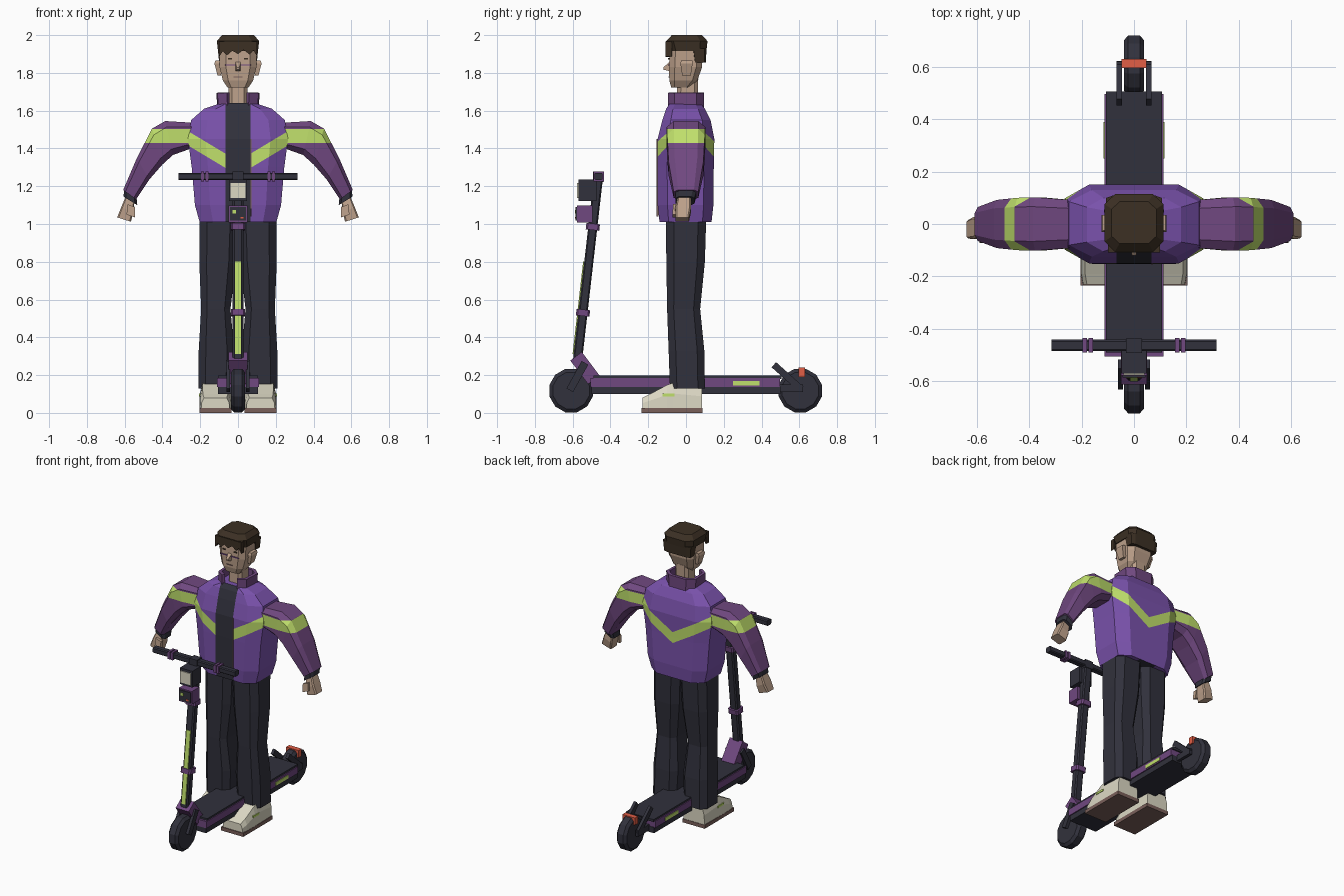
import bpy, bmesh, math
from mathutils import Vector as V


def material(name, r, g, b):
    m = bpy.data.materials.new(name)
    lin = [((c / 255 + 0.055) / 1.055) ** 2.4 for c in (r, g, b)]
    m.diffuse_color = (*lin, 1)
    return m


PURPLE = material("jacket purple", 122, 82, 172)
PLUM = material("plum", 112, 72, 128)
LIME = material("lime", 192, 224, 108)
DARK = material("charcoal", 49, 49, 60)
SKIN = material("skin", 188, 160, 138)
HAIR = material("hair brown", 60, 48, 36)
CREAM = material("cream", 220, 216, 196)
SOLE = material("sole brown", 122, 96, 90)
ORANGE = material("orange red", 226, 94, 70)


def finish(name, bm, mats, mirror=False):
    bmesh.ops.recalc_face_normals(bm, faces=bm.faces)
    me = bpy.data.meshes.new(name)
    bm.to_mesh(me)
    bm.free()
    for m in mats:
        me.materials.append(m)
    ob = bpy.data.objects.new(name, me)
    bpy.context.collection.objects.link(ob)
    if mirror:
        mod = ob.modifiers.new("mirror", 'MIRROR')
        mod.use_mirror_merge = False
    return ob


def ring(c, u, v, k=0.35):
    """Chamfered rectangle around c with half axes u and v."""
    c, u, v = V(c), V(u), V(v)
    a = 1 - k
    if k == 0:
        pts = [(1, 1), (-1, 1), (-1, -1), (1, -1)]
    else:
        pts = [(1, -a), (1, a), (a, 1), (-a, 1), (-1, a), (-1, -a), (-a, -1), (a, -1)]
    return [c + u * s + v * t for s, t in pts]


def loft_bm(rings):
    bm = bmesh.new()
    rows = [[bm.verts.new(p) for p in r] for r in rings]
    n = len(rows[0])
    for a, b in zip(rows, rows[1:]):
        for i in range(n):
            bm.faces.new((a[i], a[(i + 1) % n], b[(i + 1) % n], b[i]))
    bm.faces.new(rows[0])
    bm.faces.new(rows[-1])
    bmesh.ops.recalc_face_normals(bm, faces=bm.faces)
    return bm


def loft(name, rings, mat, mirror=False):
    return finish(name, loft_bm(rings), [mat], mirror)


def flat_rings(rows, k=0.35):
    """Rows of x0, x1, y0, y1, z become horizontal rings."""
    return [ring(((a + b) / 2, (c + d) / 2, z), ((b - a) / 2, 0, 0), (0, (d - c) / 2, 0), k)
            for a, b, c, d, z in rows]


def box(name, x0, x1, y0, y1, z0, z1, mat, mirror=False):
    return loft(name, flat_rings([(x0, x1, y0, y1, z0), (x0, x1, y0, y1, z1)], 0), mat, mirror)


def bar(name, p, q, w, d, mat, k=0.0, x=0.0, mirror=False):
    """Beam in the side plane between (y, z) points p and q."""
    p, q = V((x, *p)), V((x, *q))
    t = (q - p).normalized()
    side = V((0, t.z, -t.y)) * d
    return loft(name, [ring(e, (w, 0, 0), side, k) for e in (p, q)], mat, mirror)


def cut(bm, co, no, side=0):
    faces = [f for f in bm.faces if side == 0 or f.calc_center_median().x * side > 0]
    geom = set(faces)
    for f in faces:
        geom.update(f.edges)
        geom.update(f.verts)
    bmesh.ops.bisect_plane(bm, geom=list(geom), plane_co=co, plane_no=no, dist=1e-5)


# Jacket body with chevron stripe and open shirt front
bm = loft_bm(flat_rings([(-h, h, a, b, z) for h, a, b, z in [
    (0.203, -0.14, 0.135, 1.01), (0.228, -0.15, 0.145, 1.1), (0.245, -0.152, 0.147, 1.3),
    (0.265, -0.15, 0.15, 1.45), (0.248, -0.125, 0.13, 1.55), (0.18, -0.105, 0.1, 1.61),
    (0.09, -0.085, 0.075, 1.64)]]))
for x in (0, -0.066, 0.066):
    cut(bm, (x, 0, 0), (1, 0, 0))
for s in (-1, 1):
    for c in (1.257, 1.333):
        cut(bm, (0, 0, c), (-0.6 * s, 0, 1), s)
for f in bm.faces:
    c = f.calc_center_median()
    if abs(c.x) < 0.066 and (c.y < -0.03 or c.z < 1.02):
        f.material_index = 2
    elif 1.257 < c.z - 0.6 * abs(c.x) < 1.333:
        f.material_index = 1
finish("jacket", bm, [PURPLE, LIME, DARK])
box("zipper", 0.066, 0.071, -0.156, -0.145, 1.04, 1.45, SOLE)

# Stand-up collar, open at the front
bm = bmesh.new()
prev = None
for x, y in [(-0.05, -0.085), (-0.095, -0.055), (-0.1, 0.05), (-0.06, 0.085),
             (0.06, 0.085), (0.1, 0.05), (0.095, -0.055), (0.05, -0.085)]:
    cur = [bm.verts.new((x, y, 1.605)), bm.verts.new((x * 1.04, y, 1.695))]
    if prev:
        bm.faces.new((prev[0], cur[0], cur[1], prev[1]))
    prev = cur
collar = finish("collar", bm, [PLUM])
mod = collar.modifiers.new("thickness", 'SOLIDIFY')
mod.thickness = 0.022
mod.offset = 0


# Sleeves, cuffs and hands from upper and lower outline points
def limb(rows, k=0.35):
    out = []
    for tx, tz, bx, bz, y, hy in rows:
        out.append(ring(((tx + bx) / 2, y, (tz + bz) / 2),
                        ((tx - bx) / 2, 0, (tz - bz) / 2), (0, hy, 0), k))
    return out


bm = loft_bm(limb([(0.22, 1.535, 0.22, 1.41, 0, 0.09), (0.385, 1.545, 0.345, 1.365, 0, 0.102),
                   (0.455, 1.505, 0.4, 1.315, 0, 0.1), (0.535, 1.35, 0.47, 1.235, 0, 0.092),
                   (0.608, 1.18, 0.54, 1.13, 0, 0.065)]))
for z in (1.43, 1.503):
    cut(bm, (0, 0, z), (0, 0, 1))
for f in bm.faces:
    f.material_index = int(1.43 < f.calc_center_median().z < 1.503)
finish("sleeve", bm, [PLUM, LIME], True)
loft("cuff", limb([(0.603, 1.18, 0.537, 1.14, 0, 0.055),
                   (0.606, 1.145, 0.533, 1.1, -0.005, 0.05)]), DARK, True)
loft("hand", limb([(0.597, 1.14, 0.548, 1.115, -0.01, 0.035), (0.618, 1.09, 0.555, 1.06, -0.015, 0.042),
                   (0.64, 1.035, 0.567, 1.012, -0.02, 0.036)], 0.2), SKIN, True)
loft("thumb", limb([(0.585, 1.105, 0.545, 1.09, -0.055, 0.013),
                    (0.59, 1.05, 0.545, 1.035, -0.06, 0.012)], 0), SKIN, True)

# Neck and head
loft("neck", flat_rings([(-0.05, 0.05, -0.05, 0.06, 1.6), (-0.05, 0.05, -0.045, 0.065, 1.77)]), SKIN)
loft("head", flat_rings([(-h, h, a, b, z) for h, a, b, z in [
    (0.055, -0.078, 0.02, 1.722), (0.08, -0.088, 0.06, 1.76),
    (0.098, -0.09, 0.085, 1.83), (0.1, -0.085, 0.09, 1.94)]]), SKIN)
loft("nose", [ring((0, -0.084, 1.835), (0.014, 0, 0), (0, 0, 0.026), 0),
              ring((0, -0.12, 1.823), (0.008, 0, 0), (0, 0, 0.006), 0)], SKIN)
loft("ear", flat_rings([(0.09, 0.108, -0.02, 0.025, 1.785), (0.09, 0.125, -0.03, 0.035, 1.85),
                        (0.09, 0.12, -0.025, 0.035, 1.865)], 0), SKIN, True)
box("eye", 0.033, 0.053, -0.094, -0.086, 1.872, 1.88, HAIR, True)
box("spectacle_bridge", -0.07, 0.07, -0.096, -0.088, 1.838, 1.844, PLUM)
box("mouth", -0.025, 0.025, -0.093, -0.086, 1.775, 1.78, SOLE)

# Hair cap, back of hair and jagged fringe
loft("hair_cap", flat_rings([(-h, h, a, b, z) for h, a, b, z in [
    (0.106, -0.088, 0.108, 1.915), (0.112, -0.105, 0.114, 1.968), (0.085, -0.075, 0.085, 2.0)]]), HAIR)
loft("hair_back", flat_rings([(-0.1, 0.1, 0.04, 0.105, 1.855), (-0.107, 0.107, 0.03, 0.109, 1.93)], 0.25), HAIR)
edge = [(-0.1, 1.885), (-0.08, 1.915), (-0.058, 1.893), (-0.03, 1.917), (0, 1.9),
        (0.03, 1.922), (0.06, 1.898), (0.082, 1.92), (0.1, 1.888), (0.1, 1.965), (-0.1, 1.965)]
loft("fringe", [[V((x, y, z)) for x, z in edge] for y in (-0.108, -0.075)], HAIR)

# Trousers
loft("trouser_leg", flat_rings([
    (0.03, 0.208, -0.085, 0.1, 0.13), (0.02, 0.208, -0.092, 0.097, 0.33),
    (0.04, 0.195, -0.1, 0.075, 0.55), (0.01, 0.205, -0.104, 0.1, 0.8),
    (0.0, 0.203, -0.107, 0.107, 1.035)], 0.4), DARK, True)

# Shoes
shoe = []
for y, h, z in [(-0.23, 0.075, 0.08), (-0.19, 0.083, 0.1), (-0.1, 0.084, 0.148), (-0.07, 0.083, 0.158),
                (0.084, 0.08, 0.135)]:
    shoe.append([V((0.12 + s * h, y, t)) for s, t in
                 [(-1, 0.02), (1, 0.02), (0.98, z * 0.65), (0.8, z), (-0.8, z), (-0.98, z * 0.65)]])
loft("shoe", shoe, CREAM, True)
box("shoe_sole", 0.034, 0.205, -0.235, 0.087, 0, 0.025, SOLE, True)
box("shoe_mark", 0.198, 0.206, -0.125, -0.06, 0.088, 0.102, LIME, True)

# Scooter deck
box("deck_base", -0.105, 0.105, -0.5, 0.5, 0.1, 0.14, DARK)
box("deck_rails", -0.112, 0.112, -0.505, 0.497, 0.137, 0.184, PLUM)
box("deck_top", -0.106, 0.106, -0.49, 0.506, 0.18, 0.197, DARK)
box("deck_reflector", 0.11, 0.116, 0.25, 0.39, 0.145, 0.168, LIME, True)

# Wheels with chamfered tyres
for name, y in (("front_wheel", -0.608), ("rear_wheel", 0.605)):
    loft(name, [[V((x, y + r * math.cos(a), 0.118 + r * math.sin(a)))
                 for a in [math.tau * (i + 0.5) / 12 for i in range(12)]]
                for x, r in ((-0.038, 0.1), (-0.022, 0.119), (0.022, 0.119), (0.038, 0.1))], DARK)

# Forks, rear bracket and tail light
bar("front_fork", (-0.615, 0.12), (-0.535, 0.265), 0.01, 0.02, DARK, x=0.052, mirror=True)
bar("rear_bracket", (0.61, 0.125), (0.465, 0.255), 0.01, 0.018, DARK, x=0.056, mirror=True)
box("rear_fork", 0.045, 0.066, 0.48, 0.62, 0.11, 0.15, DARK, True)
box("tail_light", -0.048, 0.048, 0.595, 0.63, 0.19, 0.24, ORANGE)

# Steering neck and stem
bar("stem_base", (-0.488, 0.175), (-0.582, 0.3), 0.05, 0.038, PLUM)
bottom, top = V((-0.575, 0.27)), V((-0.463, 1.25))
axis = top - bottom


def on_stem(z):
    return bottom + axis * ((z - bottom.y) / axis.y)


bar("stem", bottom, top, 0.028, 0.024, DARK, 0.3)
for name, z in (("lower_clamp", 0.53), ("upper_clamp", 0.985)):
    bar(name, on_stem(z - 0.017), on_stem(z + 0.017), 0.038, 0.036, PLUM, 0.25)
front = V((-0.026, 0.002))
bar("stem_stripe", on_stem(0.31) + front, on_stem(0.8) + front, 0.016, 0.004, LIME)

# Handlebar with grip rings
loft("handlebar", [ring((x, -0.463, 1.252), (0, 0.022, 0), (0, 0, 0.019), 0.3) for x in (-0.315, 0.315)], DARK)
box("handlebar_clamp", -0.03, 0.03, -0.493, -0.438, 1.222, 1.277, DARK)
for name, x in (("inner_ring", 0.165), ("outer_ring", 0.188)):
    box(name, x - 0.008, x + 0.008, -0.491, -0.435, 1.226, 1.278, PLUM, True)

# Headlamp and control box
box("headlamp", -0.048, 0.048, -0.57, -0.475, 1.122, 1.235, DARK)
box("headlamp_lens", -0.04, 0.04, -0.577, -0.569, 1.138, 1.218, CREAM)
box("control_box", -0.05, 0.05, -0.578, -0.495, 1.008, 1.098, PLUM)
box("control_screen", -0.043, 0.043, -0.585, -0.577, 1.018, 1.09, DARK)
box("screen_light", -0.03, -0.01, -0.588, -0.584, 1.055, 1.073, LIME)
box("screen_button", 0.012, 0.03, -0.588, -0.584, 1.028, 1.038, ORANGE)
